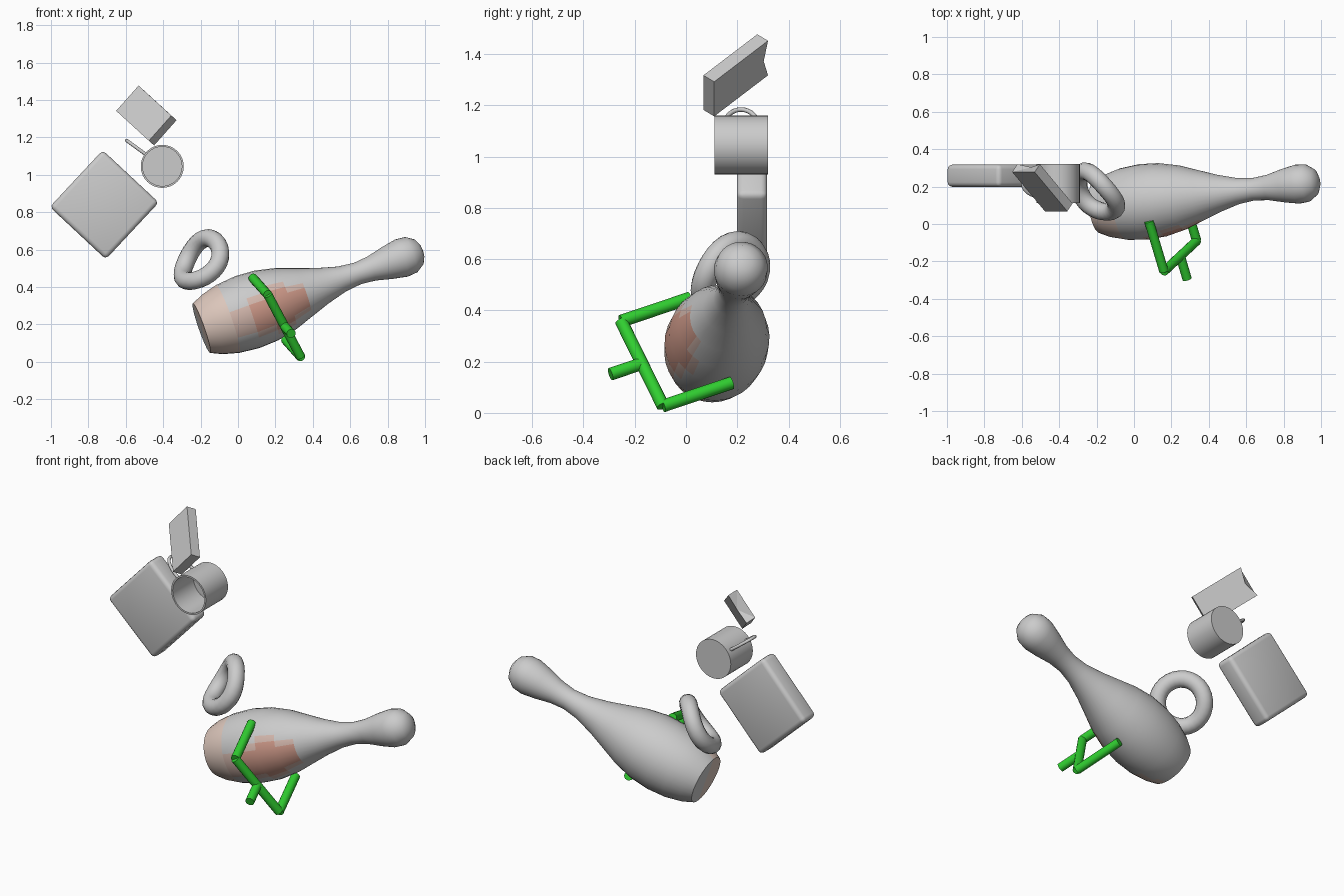
import bpy, bmesh, math
from mathutils import Vector, Matrix

if "Cube" in bpy.data.objects:
    bpy.data.objects.remove(bpy.data.objects["Cube"])


def material(name, color):
    m = bpy.data.materials.new(name)
    m.diffuse_color = (*color, 1)
    m.use_nodes = True
    m.node_tree.nodes["Principled BSDF"].inputs["Base Color"].default_value = m.diffuse_color
    return m


def finish(bm, name, smooth=True, angle=35):
    bmesh.ops.recalc_face_normals(bm, faces=bm.faces[:])
    me = bpy.data.meshes.new(name)
    bm.to_mesh(me)
    bm.free()
    ob = bpy.data.objects.new(name, me)
    bpy.context.collection.objects.link(ob)
    if smooth:
        bpy.ops.object.select_all(action='DESELECT')
        bpy.context.view_layer.objects.active = ob
        ob.select_set(True)
        bpy.ops.object.shade_smooth_by_angle(angle=math.radians(angle))
    return ob


def lathe(name, profile, origin, axis, steps):
    """Revolve (radius, height) points around an axis."""
    bm = bmesh.new()
    vs = [bm.verts.new((r, 0, h)) for r, h in profile]
    es = [bm.edges.new(p) for p in zip(vs, vs[1:])]
    bmesh.ops.spin(bm, geom=vs + es, cent=(0, 0, 0), axis=(0, 0, 1),
                   angle=math.tau, steps=steps, use_duplicate=False)
    bmesh.ops.remove_doubles(bm, verts=bm.verts[:], dist=1e-4)
    rot = Vector(axis).to_track_quat('Z', 'Y').to_matrix().to_4x4()
    bm.transform(Matrix.Translation(origin) @ rot)
    return finish(bm, name)


def frame(x, y, z, origin):
    m = Matrix((x, y, z)).transposed().to_4x4()
    m.translation = origin
    return m


# Bowling pin lying on a slant
base, axis = Vector((-0.195, 0.09, 0.18)), Vector((0.938, 0.108, 0.329)).normalized()
pin = lathe("bowling_pin", [
    (0, 0), (.14, 0), (.168, .06), (.192, .15), (.203, .26), (.197, .37),
    (.173, .48), (.138, .58), (.1, .69), (.07, .80), (.06, .89), (.068, .97),
    (.09, 1.06), (.105, 1.14), (.1, 1.195), (.07, 1.24), (.035, 1.257), (0, 1.262)],
    base, axis, 32)

# Reddish patch on the belly and pale tint near the base
pin.data.materials.append(None)
for n, c in (("patch_red", (.62, .32, .25)), ("patch_edge", (.66, .48, .42)),
             ("base_tint", (.72, .57, .50))):
    pin.data.materials.append(material(n, c))
center = Vector((.22, -.06, .28))
for f in pin.data.polygons:
    d = f.center - center
    along = d.dot(axis)
    dist = (along / .26) ** 2 + (d - axis * along).length_squared / .13 ** 2
    if dist < .6:
        f.material_index = 1
    elif dist < 1.1:
        f.material_index = 2
    elif (f.center - base).dot(axis) < .12 and f.center.y < .09:
        f.material_index = 3

# Green two-pronged fork
green = material("fork_green", (.03, .62, .03))
a, b = Vector((.16, -.253, .358)), Vector((.335, -.09, .027))
prong = Vector((-.08, .268, .09))
mid = (a + b) / 2


def rod(name, p, q, r=.025):
    bm = bmesh.new()
    d = q - p
    bmesh.ops.create_cone(bm, cap_ends=True, segments=16, radius1=r, radius2=r, depth=d.length)
    bm.transform(Matrix.Translation((p + q) / 2) @ d.to_track_quat('Z', 'Y').to_matrix().to_4x4())
    finish(bm, name).data.materials.append(green)


rod("fork_crossbar", a, b)
rod("fork_prong_upper", a, a + prong)
rod("fork_prong_lower", b, b + prong)
rod("fork_handle", mid, mid - prong * .46)

# Slightly warped ring
bm = bmesh.new()
R, r, nu, nv = .132, .048, 28, 14
grid = []
for i in range(nu):
    u = math.tau * i / nu
    row = []
    for j in range(nv):
        v = math.tau * j / nv
        rad = R + r * math.cos(v)
        row.append(bm.verts.new((rad * math.cos(u), rad * math.sin(u),
                                 r * math.sin(v) + .014 * math.cos(2 * u))))
    grid.append(row)
for i in range(nu):
    for j in range(nv):
        k, l = (i + 1) % nu, (j + 1) % nv
        bm.faces.new((grid[i][j], grid[k][j], grid[k][l], grid[i][l]))
n = Vector((.65, .58, -.49)).normalized()
bm.transform(Matrix.Translation((-.2, .168, .54)) @ n.to_track_quat('Z', 'Y').to_matrix().to_4x4())
finish(bm, "ring", angle=60)

# Soft-edged square slab
bm = bmesh.new()
bmesh.ops.create_cube(bm, size=1)
bm.transform(Matrix.Diagonal((.415, .118, .41, 1)))
bmesh.ops.bevel(bm, geom=bm.edges[:], offset=.024, segments=3, profile=.5, affect='EDGES')
bm.transform(Matrix.Translation((-.715, .258, .84)) @ Matrix.Rotation(math.radians(-47), 4, 'Y'))
finish(bm, "slab", angle=40)

# Mug, open toward the front
lathe("mug_body", [(0, 0), (.115, 0), (.115, .208), (.105, .208), (.105, .012), (0, .012)],
      (-.405, .32, 1.045), (0, -1, 0), 32)

# Mug handle
out = Vector((-.81, 0, .59))
cu = bpy.data.curves.new("mug_handle", 'CURVE')
cu.dimensions = '3D'
cu.bevel_depth, cu.bevel_resolution = .009, 2
sp = cu.splines.new('POLY')
N = 16
sp.points.add(N)
for i, pt in enumerate(sp.points):
    t = math.pi * i / N
    p = Vector((-.405, .215 - .07 * math.cos(t), 1.045)) + out * (.11 + .125 * math.sin(t))
    pt.co = (*p, 1)
bpy.context.collection.objects.link(bpy.data.objects.new("mug_handle", cu))

# Tilted block with a nick in its rear edge
bm = bmesh.new()
bmesh.ops.create_cube(bm, size=1)
edge = [e for e in bm.edges if all(v.co.x > 0 and v.co.z > 0 for v in e.verts)]
cut = bmesh.ops.subdivide_edges(bm, edges=edge, cuts=1)
for v in cut['geom_inner']:
    if isinstance(v, bmesh.types.BMVert):
        v.co.x -= .08
bmesh.ops.triangulate(bm, faces=[f for f in bm.faces if len(f.verts) > 4])
bm.transform(frame((-.175, .21, .16), (.12, 0, .135), (.028, .042, -.025), (-.49, .194, 1.317)))
finish(bm, "block", smooth=False)
